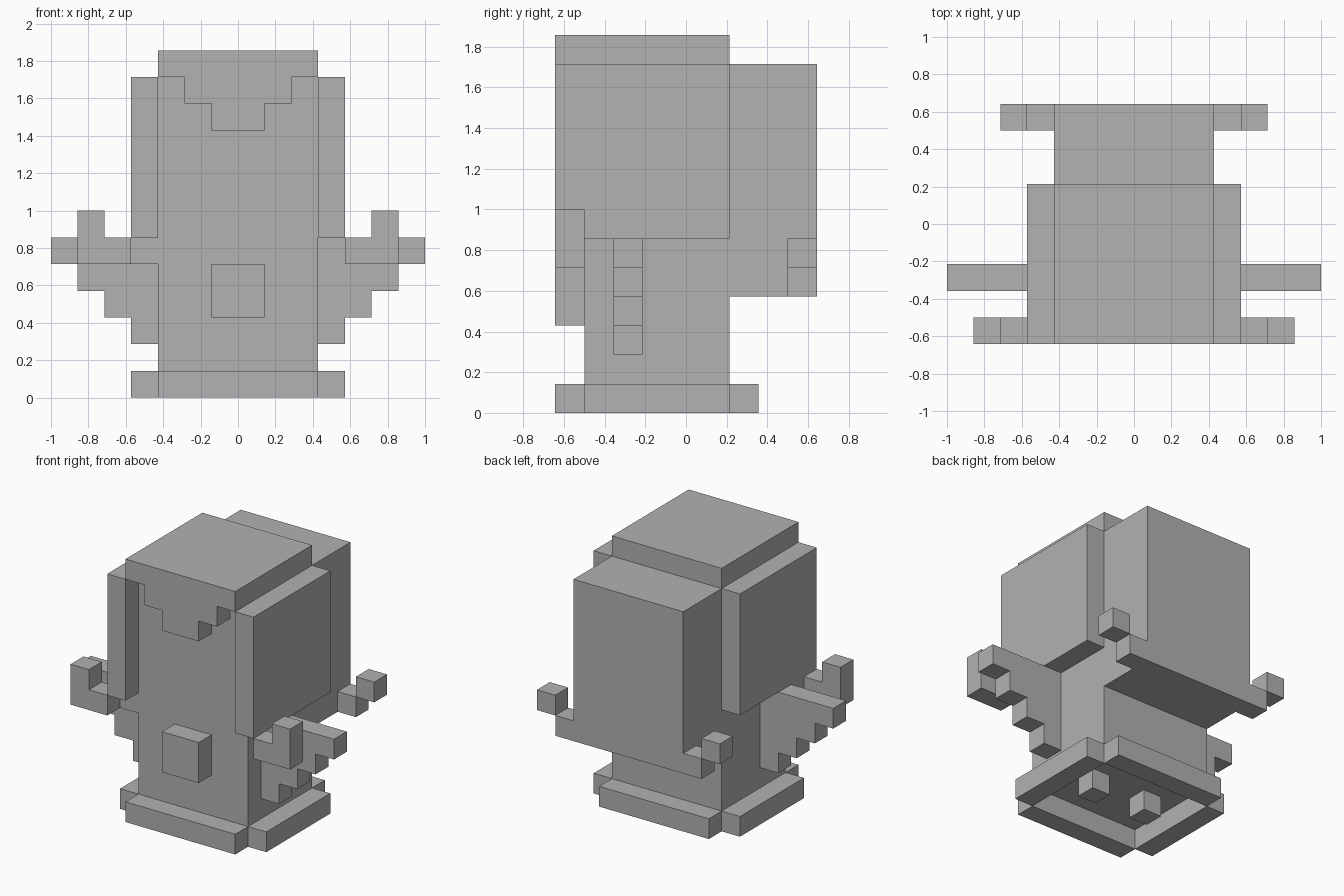
import bpy
import bmesh

U = 2 / 14  # size of one block

if "Cube" in bpy.data.objects:
    bpy.data.objects.remove(bpy.data.objects["Cube"], do_unlink=True)

grey = bpy.data.materials.new("plain_grey")
grey.use_nodes = True
colour = (0.445, 0.445, 0.445, 1)
grey.diffuse_color = colour
grey.node_tree.nodes["Principled BSDF"].inputs["Base Color"].default_value = colour


def slab(name, outline, y0, y1, side=1):
    """Extrude an x-z outline, in blocks, from y0 to y1; side=-1 mirrors it."""
    bm = bmesh.new()
    face = bm.faces.new([bm.verts.new((side * x * U, y0 * U, z * U)) for x, z in outline])
    made = bmesh.ops.extrude_face_region(bm, geom=[face])["geom"]
    verts = [v for v in made if isinstance(v, bmesh.types.BMVert)]
    bmesh.ops.translate(bm, verts=verts, vec=(0, (y1 - y0) * U, 0))
    bmesh.ops.recalc_face_normals(bm, faces=bm.faces)
    mesh = bpy.data.meshes.new(name)
    bm.to_mesh(mesh)
    bm.free()
    mesh.materials.append(grey)
    obj = bpy.data.objects.new(name, mesh)
    bpy.context.collection.objects.link(obj)
    return obj


def box(name, x, y, z, side=1):
    outline = [(x[0], z[0]), (x[1], z[0]), (x[1], z[1]), (x[0], z[1])]
    return slab(name, outline, y[0], y[1], side)


# Head and body in one block, with the raised block behind
box("body", (-3, 3), (-3.5, 1.5), (1, 12))
box("back_block", (-3, 3), (1.5, 4.5), (4, 12))

# Cap with a stepped fringe, and the block on the belly
box("cap_top", (-3, 3), (-4.5, 1.5), (12, 13))
slab("fringe", [(-2, 12), (-2, 11), (-1, 11), (-1, 10),
                (1, 10), (1, 11), (2, 11), (2, 12)], -4.5, -3.5)
box("belly_block", (-1, 1), (-4.5, -3.5), (3, 5))

# Open skirt round the bottom
box("skirt_front", (-3, 3), (-4.5, -3.5), (0, 1))
box("skirt_back", (-3, 3), (1.5, 2.5), (0, 1))

# Paired parts
arm = [(3, 6), (3, 2), (4, 2), (4, 3), (5, 3), (5, 4),
       (6, 4), (6, 5), (7, 5), (7, 6)]
hand = [(4, 5), (6, 5), (6, 7), (5, 7), (5, 6), (4, 6)]
for label, s in (("left", 1), ("right", -1)):
    box(f"{label}_skirt", (3, 4), (-3.5, 1.5), (0, 1), s)
    box(f"{label}_foot", (1, 2), (-1.5, -0.5), (0, 1), s)
    box(f"{label}_head_side", (3, 4), (-4.5, 1.5), (6, 12), s)
    slab(f"{label}_arm", arm, -2.5, -1.5, s)
    slab(f"{label}_hand", hand, -4.5, -3.5, s)
    box(f"{label}_back_stub", (3, 4), (3.5, 4.5), (4, 5), s)
    box(f"{label}_back_tip", (4, 5), (3.5, 4.5), (5, 6), s)

# Link between the right arm and the body front
box("right_arm_link", (3, 4), (-3.5, -2.5), (5, 6), -1)
